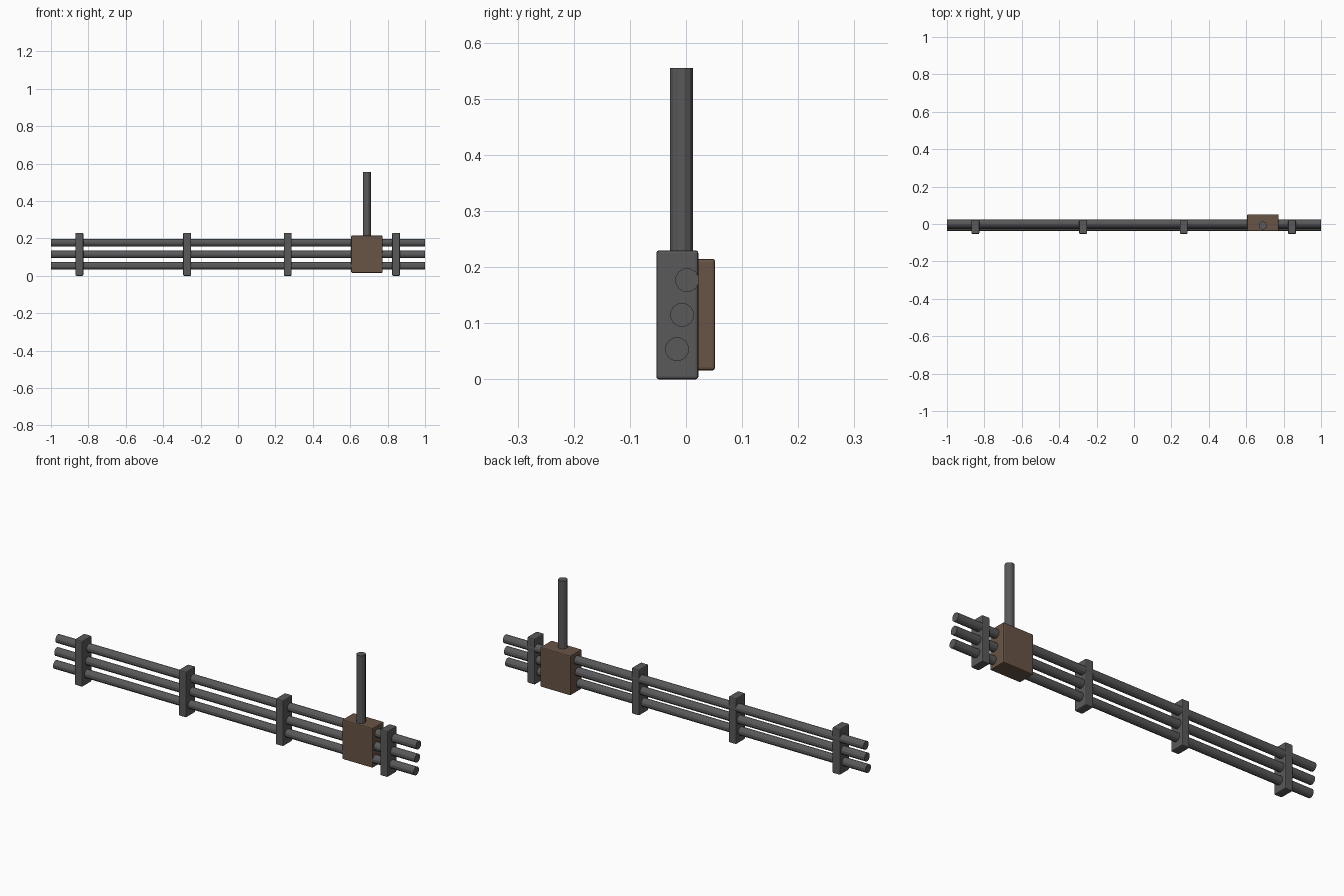
import bpy, math
from mathutils import Matrix

if "Cube" in bpy.data.objects:
    bpy.data.objects.remove(bpy.data.objects["Cube"])


def material(name, color):
    m = bpy.data.materials.new(name)
    m.diffuse_color = (*color, 1)
    m.use_nodes = True
    m.node_tree.nodes["Principled BSDF"].inputs["Base Color"].default_value = m.diffuse_color
    return m


STEEL = material("dark_steel", (0.10, 0.10, 0.105))
BRACKET = material("bracket_grey", (0.10, 0.10, 0.105))
RUST = material("brown_metal", (0.14, 0.088, 0.06))


def box(name, lo, hi, mat, bevel=0.005):
    bpy.ops.mesh.primitive_cube_add(size=1, location=[(a + b) / 2 for a, b in zip(lo, hi)])
    ob = bpy.context.object
    ob.name = name
    ob.data.transform(Matrix.Diagonal([b - a for a, b in zip(lo, hi)] + [1]))
    ob.data.materials.append(mat)
    mod = ob.modifiers.new("edge_bevel", 'BEVEL')
    mod.width = bevel
    mod.segments = 2
    return ob


def pipe(name, center, length, along_x, mat, radius=0.0215):
    bpy.ops.mesh.primitive_cylinder_add(vertices=12, radius=radius, depth=length, location=center)
    ob = bpy.context.object
    ob.name = name
    ob.data.transform(Matrix.Rotation(math.radians(15), 4, 'Z'))
    if along_x:
        ob.data.transform(Matrix.Rotation(math.radians(90), 4, 'Y'))
    ob.data.materials.append(mat)
    return ob


# three long pipes, each stepped slightly back towards the top
for name, y, z in (("lower", -0.016, 0.054), ("middle", -0.007, 0.115), ("upper", 0.002, 0.177)):
    pipe(name + "_pipe", (0, y, z), 2.0, True, STEEL)

# upright brackets holding the pipes
for i, x in enumerate((-0.848, -0.272, 0.266, 0.845)):
    box(f"bracket_{i + 1}", (x - 0.021, -0.053, 0), (x + 0.021, 0.022, 0.23), BRACKET)

# junction box with a riser pipe
box("junction_box", (0.605, -0.038, 0.016), (0.773, 0.052, 0.215), RUST)
pipe("riser_pipe", (0.689, -0.008, 0.377), 0.356, False, STEEL)
